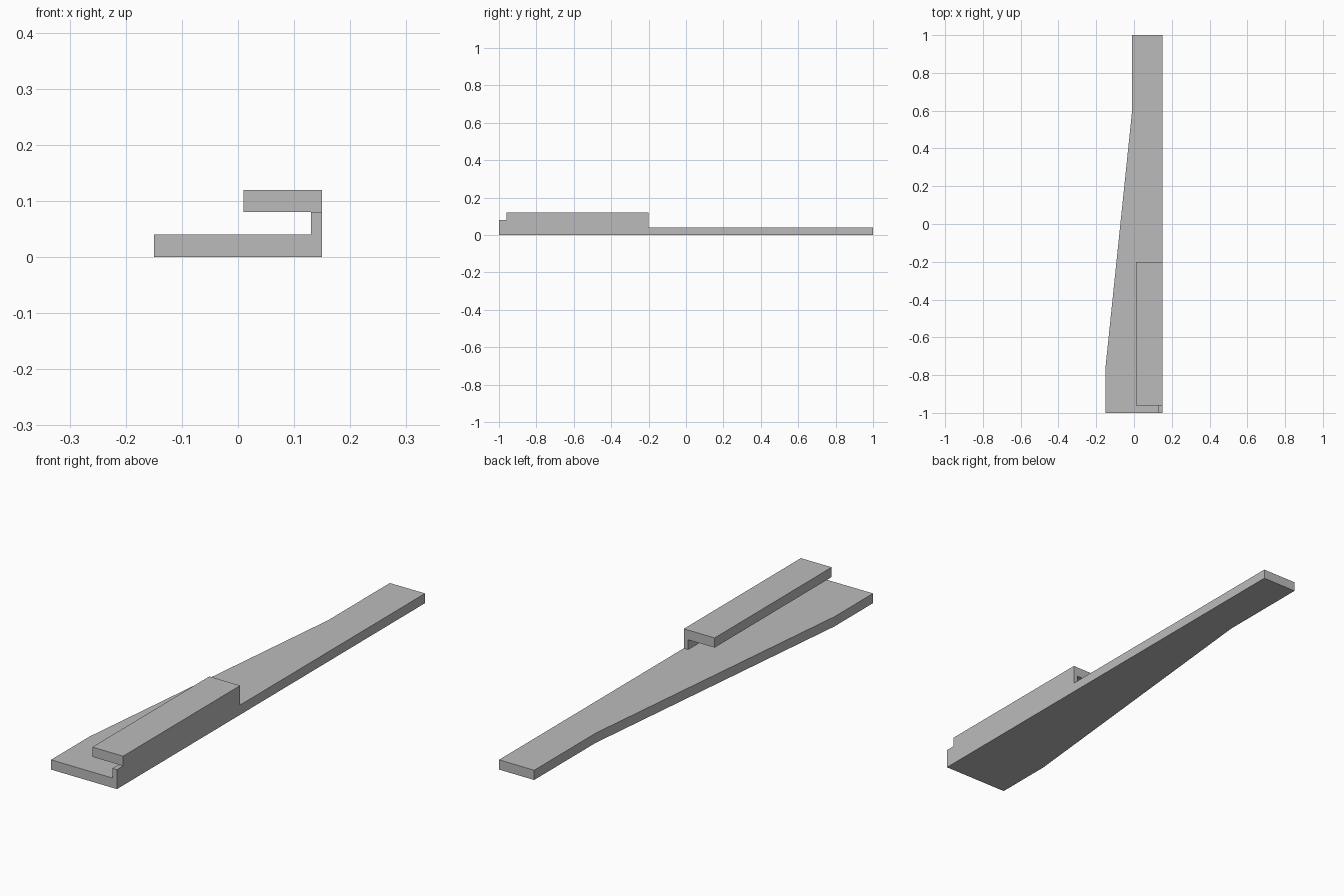
import bpy
import bmesh

cube = bpy.data.objects.get("Cube")
if cube:
    bpy.data.objects.remove(cube, do_unlink=True)

# Single plain grey material
GREY = (0.5, 0.5, 0.5, 1.0)
grey = bpy.data.materials.new("plain_grey")
grey.use_nodes = True
grey.diffuse_color = GREY
grey.node_tree.nodes["Principled BSDF"].inputs["Base Color"].default_value = GREY


def slab(name, outline, z0, z1):
    """Extrude a flat counter-clockwise outline from z0 up to z1."""
    bm = bmesh.new()
    face = bm.faces.new([bm.verts.new((x, y, z0)) for x, y in outline])
    result = bmesh.ops.extrude_face_region(bm, geom=[face], use_keep_orig=True)
    top = [g for g in result["geom"] if isinstance(g, bmesh.types.BMVert)]
    bmesh.ops.translate(bm, verts=top, vec=(0, 0, z1 - z0))
    bmesh.ops.recalc_face_normals(bm, faces=bm.faces[:])
    mesh = bpy.data.meshes.new(name)
    bm.to_mesh(mesh)
    bm.free()
    mesh.materials.append(grey)
    obj = bpy.data.objects.new(name, mesh)
    bpy.context.collection.objects.link(obj)
    return obj


def rectangle(x0, x1, y0, y1):
    return [(x0, y0), (x1, y0), (x1, y1), (x0, y1)]


SIDE = 0.15        # straight outer edge
THICK = 0.04       # thickness of base and top plate
CLIP_BACK = -0.2   # rear end of the clip

# Tapered base strip
slab("tapered_base",
     [(-SIDE, -1), (SIDE, -1), (SIDE, 1), (-0.01, 1), (-0.01, 0.6), (-SIDE, -0.75)],
     0, THICK)

# Thin wall along the straight edge
slab("clip_wall", rectangle(0.13, SIDE, -1, CLIP_BACK), THICK, 2 * THICK)

# Overhanging plate, set back slightly from the front
slab("clip_plate", rectangle(0.01, SIDE, -0.96, CLIP_BACK), 2 * THICK, 3 * THICK)
